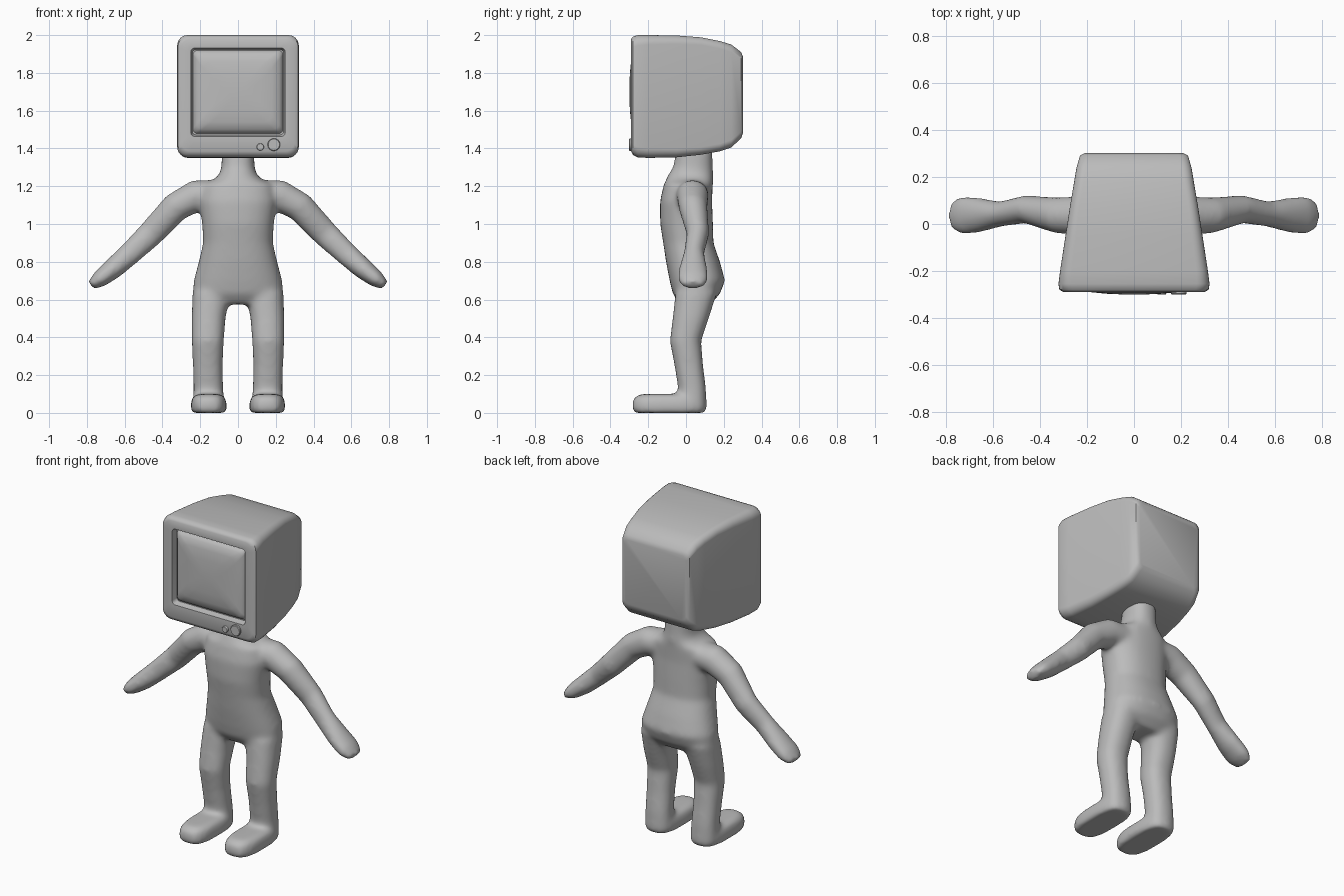
import bpy, bmesh, math
from mathutils import Vector

if "Cube" in bpy.data.objects:
    bpy.data.objects.remove(bpy.data.objects["Cube"])

grey = bpy.data.materials.new("plain grey")
grey.diffuse_color = (0.5, 0.5, 0.5, 1)
grey.use_nodes = True
grey.node_tree.nodes["Principled BSDF"].inputs["Base Color"].default_value = grey.diffuse_color


def loft(bm, rings):
    """Skin a list of equal-length point rings and cap both ends."""
    vs = [[bm.verts.new(p) for p in r] for r in rings]
    n = len(vs[0])
    for a, b in zip(vs, vs[1:]):
        for i in range(n):
            j = (i + 1) % n
            bm.faces.new((a[i], a[j], b[j], b[i]))
    bm.faces.new(vs[0][::-1])
    bm.faces.new(vs[-1])


def finish(bm, name, angle=40):
    bmesh.ops.recalc_face_normals(bm, faces=bm.faces)
    me = bpy.data.meshes.new(name)
    bm.to_mesh(me)
    bm.free()
    me.materials.append(grey)
    me.shade_smooth()
    me.set_sharp_from_angle(angle=math.radians(angle))
    ob = bpy.data.objects.new(name, me)
    bpy.context.collection.objects.link(ob)
    return ob


def oval(c, u, v, e=2.0, n=32):
    """Superellipse ring around c with half-axes u and v."""
    out = []
    for i in range(n):
        t = math.tau * i / n
        a, b = math.cos(t), math.sin(t)
        a = math.copysign(abs(a) ** (2 / e), a)
        b = math.copysign(abs(b) ** (2 / e), b)
        out.append(Vector(c) + Vector(u) * a + Vector(v) * b)
    return out


def flat_oval(x, y, z, rx, ry, e=2.0):
    return oval((x, y, z), (rx, 0, 0), (0, ry, 0), e)


def round_rect(y, hw, z0, z1, r, k=6):
    """Rounded rectangle facing the front, at depth y."""
    out = []
    for q, (cx, cz) in enumerate(((hw - r, z1 - r), (r - hw, z1 - r),
                                  (r - hw, z0 + r), (hw - r, z0 + r))):
        for i in range(k + 1):
            t = math.pi / 2 * (q + i / k)
            out.append((cx + r * math.cos(t), y, cz + r * math.sin(t)))
    return out


# ---- body: overlapping lofts fused into one smooth skin
bm = bmesh.new()
# torso and neck: z, y centre, half-width, half-depth
torso = [(1.40, .045, .085, .095), (1.30, .037, .088, .105), (1.26, .025, .100, .120),
         (1.235, .02, .13, .125), (1.21, .012, .19, .13), (1.12, 0, .205, .138),
         (1.0, .003, .19, .14), (.9, .012, .185, .133), (.8, .037, .208, .143),
         (.7, .06, .235, .147), (.63, .055, .24, .125), (.575, .05, .2, .08)]
loft(bm, [flat_oval(0, y, z, rx, ry, 2.3) for z, y, rx, ry in torso])

# arm: x, z, y, thickness across, half-width along y
arm = [(.10, 1.16, .03, .075, .09), (.22, 1.15, .035, .085, .085),
       (.33, 1.09, .037, .078, .077), (.46, .95, .063, .071, .06),
       (.57, .845, .042, .062, .054), (.66, .765, .038, .056, .075),
       (.73, .71, .037, .046, .084), (.778, .675, .037, .026, .06)]
# leg: z, x, y, half-width, half-depth
leg = [(.64, .14, .055, .10, .11), (.5, .156, .025, .09, .096),
       (.38, .16, -.003, .085, .083), (.25, .16, .015, .079, .076),
       (.13, .157, .032, .079, .074), (.02, .155, .034, .085, .076)]
# foot: z, half-width, half-length
foot = [(0, .088, .188), (.02, .096, .198), (.06, .094, .196), (.085, .085, .185), (.1, .06, .15)]

for s in (-1, 1):
    rings = []
    for i, (x, z, y, a, b) in enumerate(arm):
        p, q = arm[max(i - 1, 0)], arm[min(i + 1, len(arm) - 1)]
        d = Vector((q[0] - p[0], 0, q[1] - p[1])).normalized()
        rings.append(oval((s * x, y, z), (-s * d.z * a, 0, d.x * a), (0, b, 0)))
    loft(bm, rings)
    loft(bm, [flat_oval(s * x, y, z, rx, ry, 2.3) for z, x, y, rx, ry in leg])
    loft(bm, [flat_oval(s * .155, -.088, z, rx, ry, 3) for z, rx, ry in foot])

body = finish(bm, "body", 180)
m = body.modifiers.new("fuse", 'REMESH')
m.mode = 'VOXEL'
m.voxel_size = 0.012
m.use_smooth_shade = True
m = body.modifiers.new("soften", 'SMOOTH')
m.factor = 0.5
m.iterations = 20

# ---- head casing: back to bezel, then into the screen recess
bm = bmesh.new()
casing = [(.302, .21, 1.485, 1.885, .03), (.292, .23, 1.455, 1.91, .035),
          (.24, .245, 1.405, 1.95, .04), (.18, .255, 1.385, 1.968, .04),
          (.08, .272, 1.367, 1.988, .04), (-.05, .292, 1.353, 1.998, .045),
          (-.2, .315, 1.35, 2.0, .05), (-.255, .322, 1.353, 2.0, .055),
          (-.28, .318, 1.365, 1.993, .055), (-.29, .30, 1.385, 1.98, .05),
          (-.287, .25, 1.463, 1.932, .022), (-.25, .242, 1.472, 1.923, .02)]
loft(bm, [round_rect(*r) for r in casing])
finish(bm, "head_casing", 45)

# ---- bulging screen
bm = bmesh.new()
screen = [(-.24, .24, 1.475, 1.92, .02), (-.262, .235, 1.484, 1.917, .025),
          (-.28, .218, 1.502, 1.899, .03), (-.291, .18, 1.54, 1.86, .04),
          (-.297, .12, 1.60, 1.80, .04), (-.30, .05, 1.67, 1.73, .03)]
loft(bm, [round_rect(*r) for r in screen])
finish(bm, "screen", 60)

# ---- knobs
for name, x, z, r in (("large_knob", .19, 1.42, .033), ("small_knob", .118, 1.408, .019)):
    bm = bmesh.new()
    loft(bm, [oval((x, y, z), (r * k, 0, 0), (0, 0, r * k))
              for y, k in ((-.27, 1), (-.297, 1), (-.301, .9))])
    finish(bm, name, 30)
